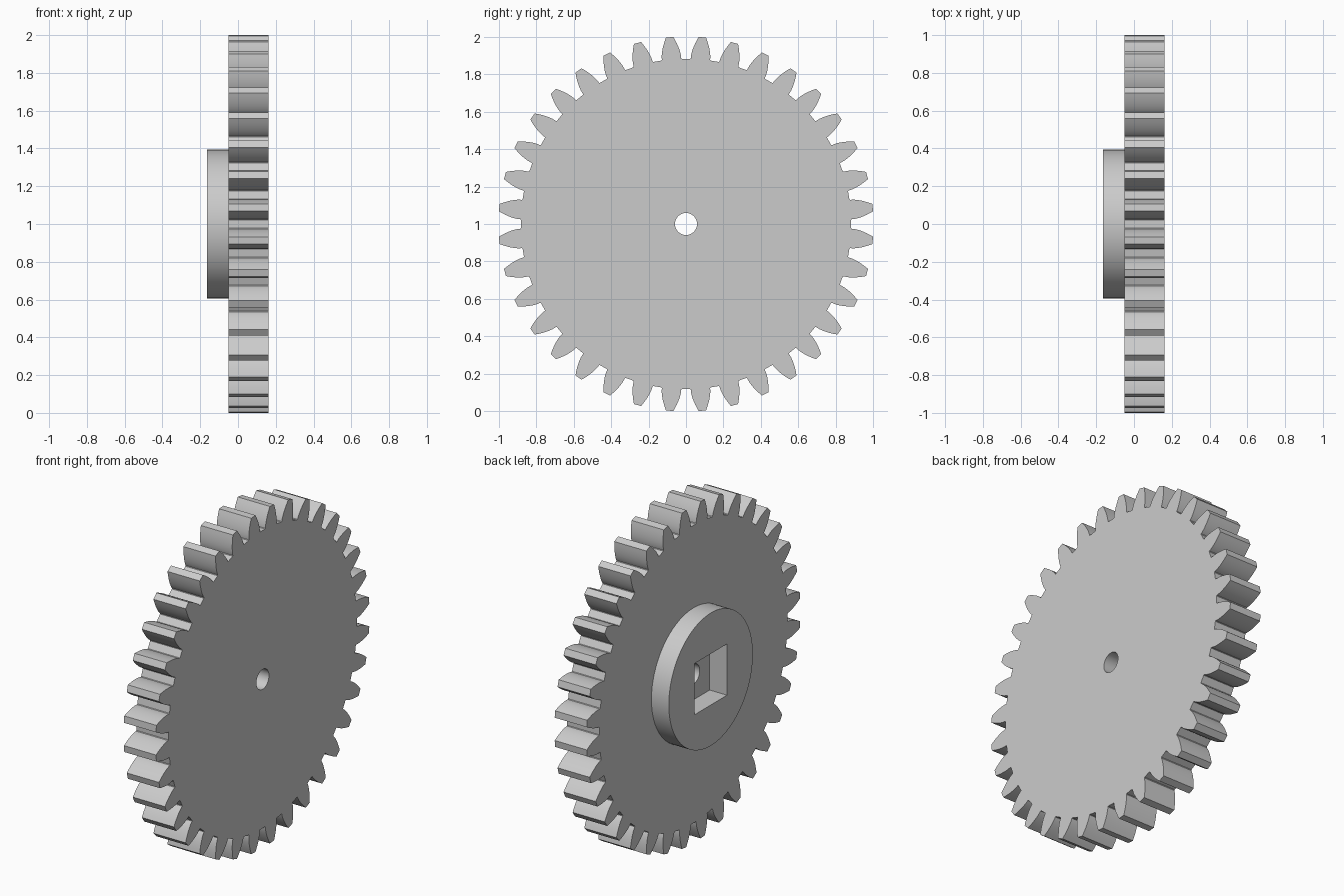
import bpy, bmesh
from math import pi, sin, cos, tan, acos, sqrt
from mathutils import Vector

cube = bpy.data.objects.get("Cube")
if cube:
    bpy.data.objects.remove(cube, do_unlink=True)

grey = bpy.data.materials.new("plain grey")
grey.use_nodes = True
colour = (0.6, 0.6, 0.6, 1)
grey.diffuse_color = colour
grey.node_tree.nodes["Principled BSDF"].inputs["Base Color"].default_value = colour

# Gear proportions
TEETH = 36
TIP = 1.0023
MODULE = 2 * TIP / (TEETH + 2)
PITCH = MODULE * TEETH / 2
ROOT = PITCH - 1.25 * MODULE
PRESSURE = pi / 9
BASE = PITCH * cos(PRESSURE)
BACK, FACE, FRONT = -0.163, -0.049, 0.162


def polar(r, a):
    return r * cos(a), r * sin(a)


def circle(r, n):
    return [polar(r, 2 * pi * i / n) for i in range(n)]


def half_angle(r):
    """Half the angular width of an involute tooth at radius r."""
    a = acos(min(1, BASE / r))
    return pi / (2 * TEETH) + (tan(PRESSURE) - PRESSURE) - (tan(a) - a)


def gear_outline(steps=7):
    base_half = half_angle(BASE)
    flank = [(ROOT, base_half + 0.004), (ROOT + 0.003, base_half)]
    for i in range(steps):
        r = BASE + (TIP - BASE) * i / (steps - 1)
        flank.append((r, half_angle(r)))
    points = []
    for t in range(TEETH):
        centre = (t + 0.5) * 2 * pi / TEETH
        points += [polar(r, centre - h) for r, h in flank]
        points += [polar(r, centre + h) for r, h in reversed(flank)]
    return points


def plate(name, outline, hole, x0, x1):
    """Extrude a y-z outline with one hole along x."""
    bm = bmesh.new()
    edges = []
    for loop in (outline, hole):
        verts = [bm.verts.new((x0, y, z + 1)) for y, z in loop]
        edges += [bm.edges.new((v, verts[i - 1])) for i, v in enumerate(verts)]
    bmesh.ops.triangle_fill(bm, edges=edges, use_beauty=True)
    grown = bmesh.ops.extrude_face_region(bm, geom=bm.faces[:], use_keep_orig=True)
    moved = [g for g in grown["geom"] if isinstance(g, bmesh.types.BMVert)]
    bmesh.ops.translate(bm, verts=moved, vec=Vector((x1 - x0, 0, 0)))
    bmesh.ops.recalc_face_normals(bm, faces=bm.faces[:])
    mesh = bpy.data.meshes.new(name)
    bm.to_mesh(mesh)
    bm.free()
    mesh.materials.append(grey)
    obj = bpy.data.objects.new(name, mesh)
    bpy.context.collection.objects.link(obj)
    bpy.ops.object.select_all(action="DESELECT")
    obj.select_set(True)
    bpy.context.view_layer.objects.active = obj
    bpy.ops.object.shade_smooth_by_angle(angle=pi / 8)
    return obj


# Toothed wheel with a round bore
plate("gear_wheel", gear_outline(), circle(0.059, 48), FACE, FRONT)

# Round hub with a square socket, seated slightly into the wheel
s = 0.152
socket = [(-s, -s), (s, -s), (s, s), (-s, s)]
plate("hub", circle(0.394, 96), socket, BACK, FACE + 0.001)
